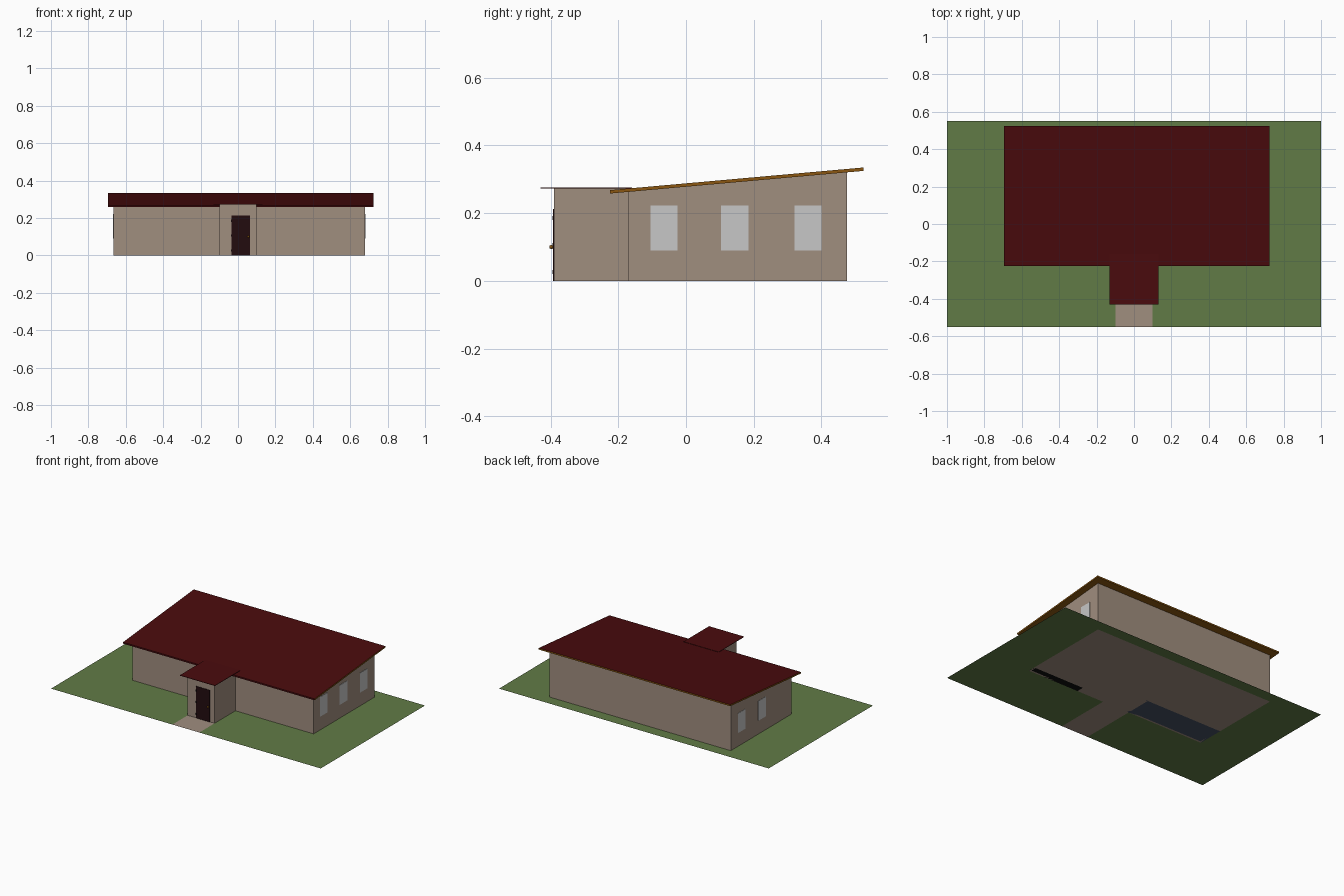
import bpy, bmesh

if "Cube" in bpy.data.objects:
    bpy.data.objects.remove(bpy.data.objects["Cube"])

# ---------- colours ----------
def mat(name, r, g, b):
    lin = lambda c: (c / 255 / 12.92) if c < 11 else ((c / 255 + 0.055) / 1.055) ** 2.4
    m = bpy.data.materials.new(name)
    m.diffuse_color = (lin(r), lin(g), lin(b), 1)
    m.use_nodes = True
    m.node_tree.nodes["Principled BSDF"].inputs["Base Color"].default_value = m.diffuse_color
    return m

TAN = mat("tan_plaster", 160, 142, 127)
GREEN = mat("grass_green", 97, 123, 70)
RED = mat("roof_red", 74, 11, 13)
WOOD = mat("orange_wood", 138, 86, 17)
DOOR = mat("dark_door", 34, 12, 15)
GLASS = mat("window_grey", 199, 199, 199)
NAVY = mat("navy_carpet", 70, 80, 100)
BLACK = mat("black", 12, 12, 12)

X0, X1, Y0, Y1, T = -0.665, 0.68, -0.17, 0.475, 0.012

def under_roof(y):
    """Height of the underside of the sloping main roof."""
    return 0.258 + 0.0893 * (y + 0.225)

def finish(name, bm, mats):
    me = bpy.data.meshes.new(name)
    bm.to_mesh(me)
    bm.free()
    for m in mats:
        me.materials.append(m)
    ob = bpy.data.objects.new(name, me)
    bpy.context.collection.objects.link(ob)
    return ob

def block(name, x, y, z, mats, rule=None):
    """Box; each z limit may be a number or a function of y."""
    bm = bmesh.new()
    bmesh.ops.create_cube(bm, size=1)
    for v in bm.verts:
        px, py = x[v.co.x > 0], y[v.co.y > 0]
        h = z[v.co.z > 0]
        v.co = (px, py, h(py) if callable(h) else h)
    bm.normal_update()
    if rule:
        for f in bm.faces:
            f.material_index = rule(f.normal)
    return finish(name, bm, mats)

# ---------- ground sheet: lawn, path and room floors ----------
def floor_colour(x, y):
    if X0 < x < X1 and Y0 < y < Y1:
        if x < -0.09 and y < 0.01:
            return 2                      # carpeted room
        if x > 0.3 and y < -0.12:
            return 3                      # under the kitchen counter
        return 1
    return 1 if abs(x) < 0.1 and y < Y0 else 0

xs = [-1, X0, -0.1, -0.09, 0.1, 0.3, X1, 1]
ys = [-0.552, Y0, -0.12, 0.01, Y1, 0.552]
bm = bmesh.new()
grid = [[bm.verts.new((x, y, 0)) for y in ys] for x in xs]
for i in range(len(xs) - 1):
    for j in range(len(ys) - 1):
        f = bm.faces.new((grid[i][j], grid[i + 1][j], grid[i + 1][j + 1], grid[i][j + 1]))
        c = f.calc_center_median()
        f.material_index = floor_colour(c.x, c.y)
finish("ground", bm, [GREEN, TAN, NAVY, BLACK])

# ---------- outer walls ----------
walls = {
    "left_wall": ((X0, X0 + T), (Y0, Y1)),
    "right_wall": ((X1 - T, X1), (Y0, Y1)),
    "back_wall": ((X0 + T, X1 - T), (Y1 - T, Y1)),
    "front_wall_left": ((X0 + T, -0.1), (Y0, Y0 + T)),
    "front_wall_right": ((0.1, X1 - T), (Y0, Y0 + T)),
    # inner partitions
    "carpet_room_side": ((-0.1, -0.09), (Y0 + T, 0.01)),
    "carpet_room_back": ((X0 + T, -0.25), (0.01, 0.02)),
    "bedroom_side": ((0.28, 0.29), (0.04, Y1 - T)),
    "bedroom_front": ((0.40, X1 - T), (0.04, 0.05)),
}
for name, (x, y) in walls.items():
    block(name, x, y, (0, under_roof), [TAN])

# ---------- kitchen counter ----------
block("kitchen_counter", (0.3, X1 - T), (Y0 + T, -0.12), (0.001, 0.09), [BLACK])

# ---------- main roof: wooden slab, red on the top and front ----------
block("main_roof", (-0.695, 0.725), (-0.225, 0.525),
      (under_roof, lambda y: under_roof(y) + 0.01), [WOOD, RED],
      lambda n: 1 if n.z > 0.5 or n.y < -0.5 else 0)

# ---------- porch ----------
block("porch_left", (-0.1, -0.1 + T), (-0.39, Y0), (0, 0.273), [TAN])
block("porch_right", (0.1 - T, 0.1), (-0.39, Y0), (0, 0.273), [TAN])
block("porch_front", (-0.1 + T, 0.1 - T), (-0.39, -0.39 + T), (0, 0.273), [TAN])
block("porch_roof", (-0.13, 0.13), (-0.43, -0.16),
      (0.273, 0.276), [WOOD, RED], lambda n: 1 if n.z > -0.5 else 0)

# ---------- door, hinges and knob ----------
block("door", (-0.035, 0.065), (-0.393, -0.389), (0, 0.213), [DOOR])
for i, z in enumerate((0.02, 0.1, 0.18)):
    block(f"hinge_{i + 1}", (-0.038, -0.034), (-0.395, -0.389), (z, z + 0.012), [BLACK])
bm = bmesh.new()
bmesh.ops.create_uvsphere(bm, u_segments=12, v_segments=8, radius=0.006)
bmesh.ops.translate(bm, verts=bm.verts, vec=(0.055, -0.398, 0.1))
for f in bm.faces:
    f.smooth = True
finish("door_knob", bm, [WOOD])

# ---------- windows: three on the right, two on the left ----------
spans = [(0.32, 0.40), (0.103, 0.185), (-0.105, -0.025)]
for i, y in enumerate(spans):
    block(f"right_window_{i + 1}", (X1 - 0.002, X1 + 0.002), y, (0.09, 0.222), [GLASS])
    if i < 2:
        block(f"left_window_{i + 1}", (X0 - 0.002, X0 + 0.002), y, (0.09, 0.222), [GLASS])
